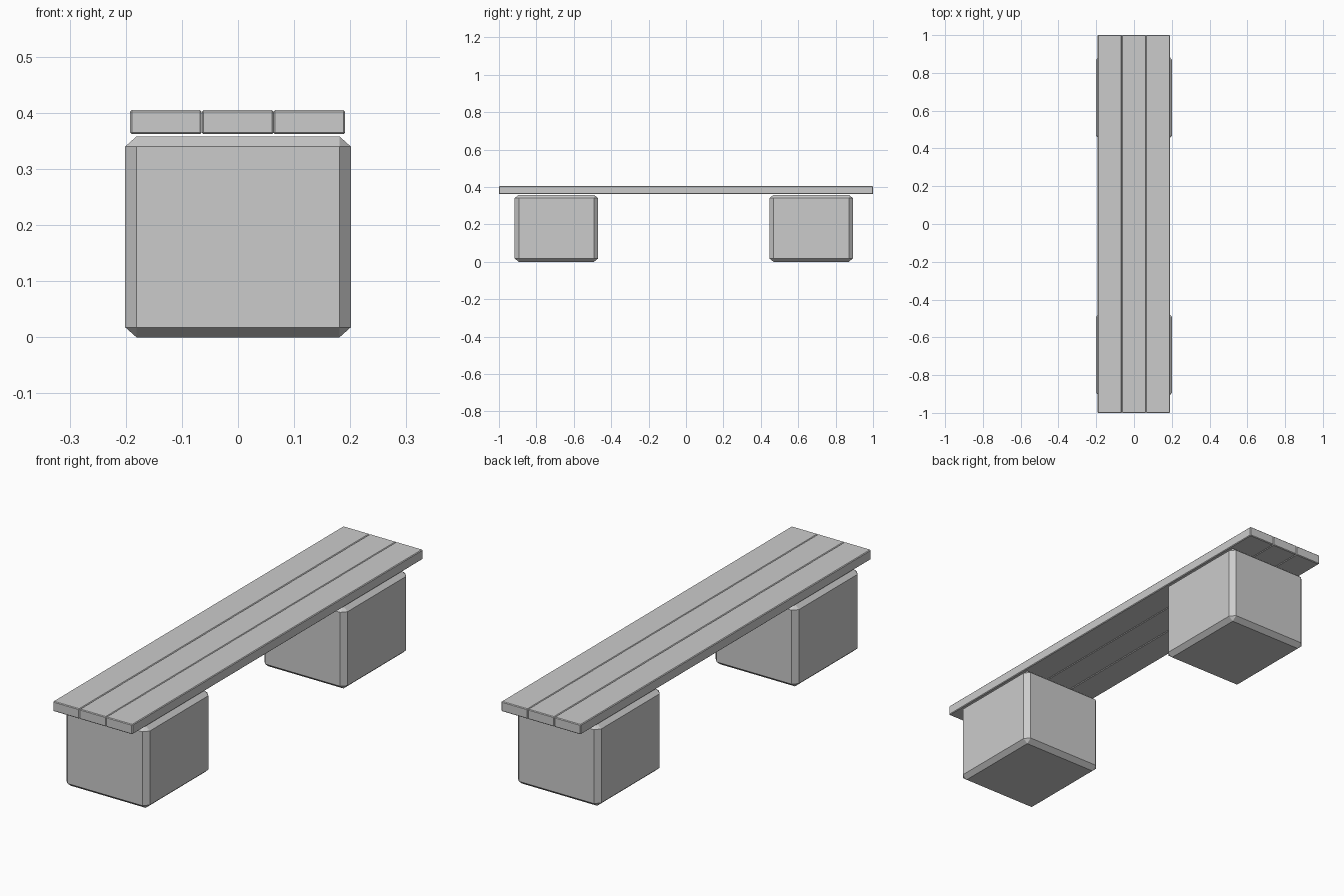
import bpy

if "Cube" in bpy.data.objects:
    bpy.data.objects.remove(bpy.data.objects["Cube"])


def chamfered_box(name, center, size, bevel, apply_scale):
    bpy.ops.mesh.primitive_cube_add(size=1, location=center)
    obj = bpy.context.object
    obj.name = name
    obj.scale = size
    if apply_scale:
        bpy.ops.object.transform_apply(location=False, rotation=False, scale=True)
    mod = obj.modifiers.new("chamfer", 'BEVEL')
    mod.width = bevel
    mod.segments = 1
    mod.limit_method = 'ANGLE'
    return obj


# Two stone support blocks (chamfer is proportional to each dimension)
for name, y in (("front_block", -0.693), ("back_block", 0.669)):
    chamfered_box(name, (0, y, 0.179), (0.402, 0.447, 0.358), 0.05, False)

# Three seat planks laid side by side
for name, x in (("left_plank", -0.1285), ("middle_plank", -0.0005), ("right_plank", 0.127)):
    chamfered_box(name, (x, 0, 0.3835), (0.1275, 2.0, 0.043), 0.003, True)
